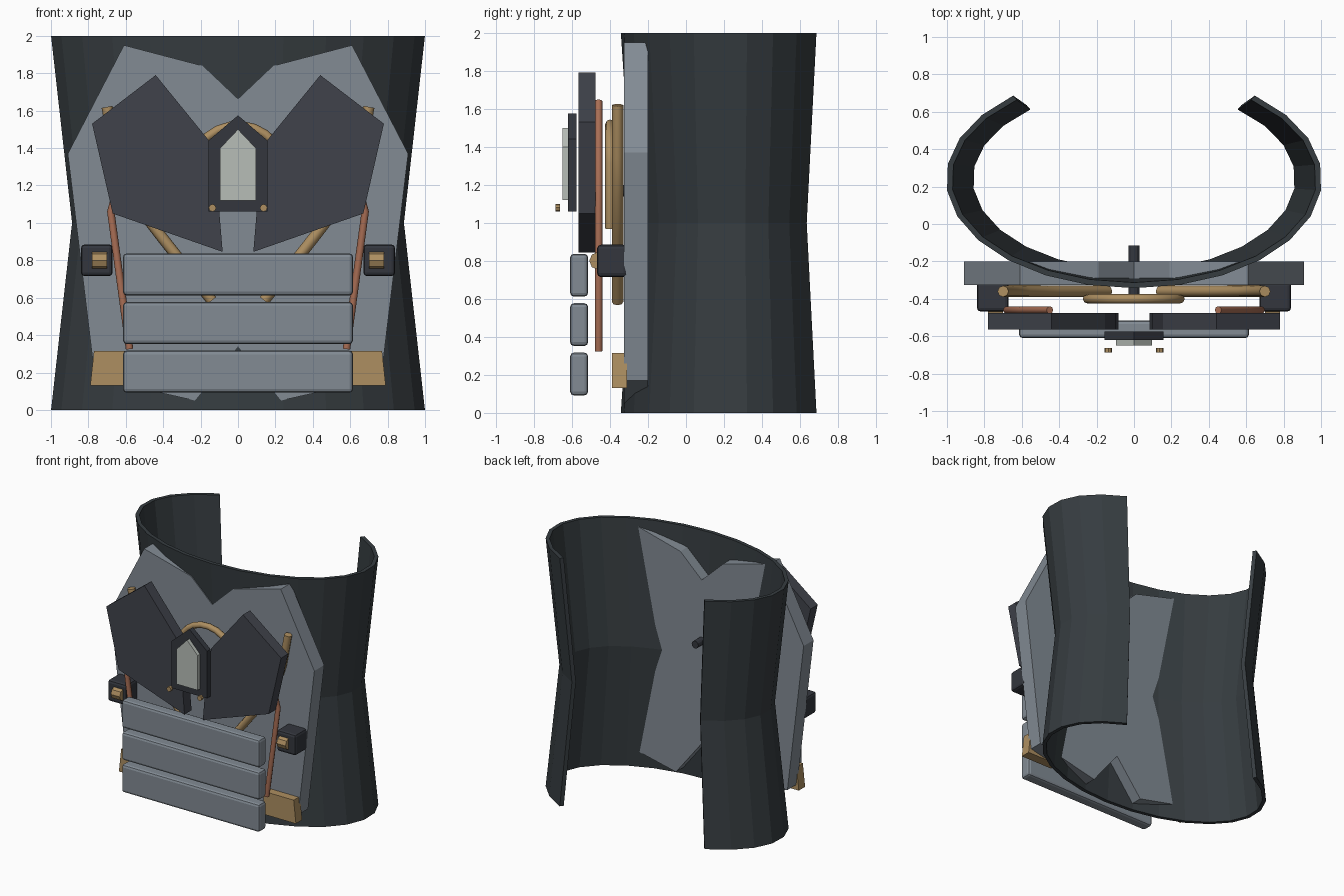
import bpy, bmesh, math
from mathutils import Vector

if "Cube" in bpy.data.objects:
    bpy.data.objects.remove(bpy.data.objects["Cube"])


def mat(name, rgb):
    m = bpy.data.materials.new(name)
    lin = [c / 12.92 if c <= 0.04045 else ((c + 0.055) / 1.055) ** 2.4 for c in rgb]
    m.diffuse_color = (*lin, 1)
    m.use_nodes = True
    m.node_tree.nodes["Principled BSDF"].inputs["Base Color"].default_value = m.diffuse_color
    return m


SHELL = mat("dark_slate", (0.21, 0.235, 0.25))
PAD = mat("charcoal", (0.25, 0.262, 0.295))
BOX = mat("black_steel", (0.20, 0.212, 0.24))
STEEL = mat("steel_grey", (0.51, 0.545, 0.58))
BRASS = mat("brass", (0.68, 0.56, 0.38))
COPPER = mat("copper", (0.66, 0.43, 0.33))
PALE = mat("pale_glass", (0.72, 0.745, 0.72))


def finish(name, bm, material):
    bmesh.ops.recalc_face_normals(bm, faces=bm.faces)
    me = bpy.data.meshes.new(name)
    bm.to_mesh(me)
    bm.free()
    me.materials.append(material)
    ob = bpy.data.objects.new(name, me)
    bpy.context.collection.objects.link(ob)
    return ob


def prism(name, outline, y0, y1, material):
    """Front-view outline (x, z) extruded from y0 to y1."""
    bm = bmesh.new()
    face = bm.faces.new([bm.verts.new((x, y0, z)) for x, z in outline])
    new = bmesh.ops.extrude_face_region(bm, geom=[face])["geom"]
    verts = [v for v in new if isinstance(v, bmesh.types.BMVert)]
    bmesh.ops.translate(bm, verts=verts, vec=(0, y1 - y0, 0))
    return finish(name, bm, material)


def box(name, x, y, z, material, bevel=0.0):
    ob = prism(name, [(x[0], z[0]), (x[1], z[0]), (x[1], z[1]), (x[0], z[1])],
               y[0], y[1], material)
    if bevel:
        b = ob.modifiers.new("bevel", "BEVEL")
        b.width, b.segments = bevel, 2
    return ob


def cylinder(name, centre, axis, radius, length, sides, material):
    bm = bmesh.new()
    bmesh.ops.create_cone(bm, cap_ends=True, segments=sides, radius1=radius,
                          radius2=radius, depth=length)
    rot = Vector((0, 0, 1)).rotation_difference(Vector(axis)).to_matrix()
    bmesh.ops.rotate(bm, verts=bm.verts, matrix=rot)
    bmesh.ops.translate(bm, verts=bm.verts, vec=centre)
    return finish(name, bm, material)


def rod(name, points, radius, material):
    """Round rod swept through a list of points."""
    cu = bpy.data.curves.new(name, "CURVE")
    cu.dimensions = "3D"
    cu.bevel_depth, cu.bevel_resolution = radius, 2
    cu.use_fill_caps = True
    sp = cu.splines.new("POLY")
    sp.points.add(len(points) - 1)
    for p, co in zip(sp.points, points):
        p.co = (*co, 1)
        p.radius = 1
    cu.materials.append(material)
    ob = bpy.data.objects.new(name, cu)
    bpy.context.collection.objects.link(ob)
    return ob


def mirrored(half):
    """Close a half outline whose first and last points lie on x = 0."""
    return half + [(-x, z) for x, z in half[-2:0:-1]]


# Waisted body shell, open at the back
bm = bmesh.new()
THICK, CY, STEPS = 0.03, 0.24, 20
rings = [(0, 1.005, 0.583), (1, 0.892, 0.516), (2, 1.005, 0.583)]
loops = []
for k in range(STEPS + 1):
    a = math.radians(-230 + 14 * k)
    point = lambda z, rx, ry: bm.verts.new((rx * math.cos(a), CY + ry * math.sin(a), z))
    outer = [point(*r) for r in rings]
    inner = [point(z, rx - THICK, ry - THICK) for z, rx, ry in reversed(rings)]
    loops.append(outer + inner)
for A, B in zip(loops, loops[1:]):
    for i in range(6):
        j = (i + 1) % 6
        bm.faces.new((A[i], A[j], B[j], B[i]))
for L in (loops[0], loops[-1]):
    for i in (0, 1):
        bm.faces.new((L[i], L[i + 1], L[4 - i], L[5 - i]))
finish("body_shell", bm, SHELL)

# Breastplate with notches at top and bottom
prism("breastplate", mirrored([(0, 1.66), (0.19, 1.84), (0.61, 1.95), (0.91, 1.37),
                               (0.765, 0.17), (0.23, 0.05), (0, 0.34)]),
      -0.326, -0.2, STEEL)

# Three belly bars
for i in range(3):
    z = 0.092 + 0.26 * i
    box(f"belly_bar_{i + 1}", (-0.615, 0.615), (-0.61, -0.515), (z, z + 0.225), STEEL, 0.02)

# Paired parts
for s, side in ((-1, "left"), (1, "right")):
    prism(f"chest_pad_{side}", [(s * x, z) for x, z in
          [(0.78, 1.53), (0.44, 1.79), (0.155, 1.44), (0.1, 1.06), (0.082, 0.845), (0.67, 1.05)]],
          -0.565, -0.475, PAD)
    prism(f"hip_block_{side}", [(s * x, z) for x, z in
          [(0.5, 0.13), (0.79, 0.13), (0.77, 0.315), (0.5, 0.315)]],
          -0.39, -0.31, BRASS)
    box(f"side_box_{side}", sorted((s * 0.67, s * 0.84)), (-0.468, -0.31), (0.715, 0.885), BOX, 0.02)
    cylinder(f"side_knob_{side}", (s * 0.74, -0.462, 0.8), (1, 0, 0), 0.047, 0.08, 8, BRASS)
    rod(f"brass_strap_{side}", [(s * x, -0.36, z) for x, z in
        [(0.7, 1.62), (0.65, 1.35), (0.58, 1.15), (0.42, 0.94), (0.14, 0.585)]], 0.03, BRASS)
    rod(f"copper_pipe_{side}", [(s * x, -0.46, z) for x, z in
        [(0.45, 1.64), (0.6, 1.35), (0.68, 1.06), (0.58, 0.325)]], 0.02, COPPER)
    cylinder(f"emblem_stud_{side}", (s * 0.137, -0.675, 1.08), (0, 1, 0), 0.02, 0.025, 8, BRASS)

# Brass hook behind the pads
arc = [math.radians(235 - 15 * k) for k in range(16)]
hook = [(0.25 * math.cos(a), -0.4, 1.27 + 0.25 * math.sin(a)) for a in arc]
rod("brass_hook", hook + [(0.2, -0.4, 0.97)], 0.025, BRASS)

# Centre emblem, its pane and the peg through the shell
prism("emblem_base", mirrored([(0, 1.575), (0.158, 1.44), (0.158, 1.06), (0, 1.06)]),
      -0.62, -0.575, BOX)
prism("emblem_pane", mirrored([(0, 1.5), (0.095, 1.4), (0.095, 1.12), (0, 1.12)]),
      -0.65, -0.62, PALE)
cylinder("centre_peg", (0, -0.25, 1.17), (0, 1, 0), 0.03, 0.27, 12, BOX)
